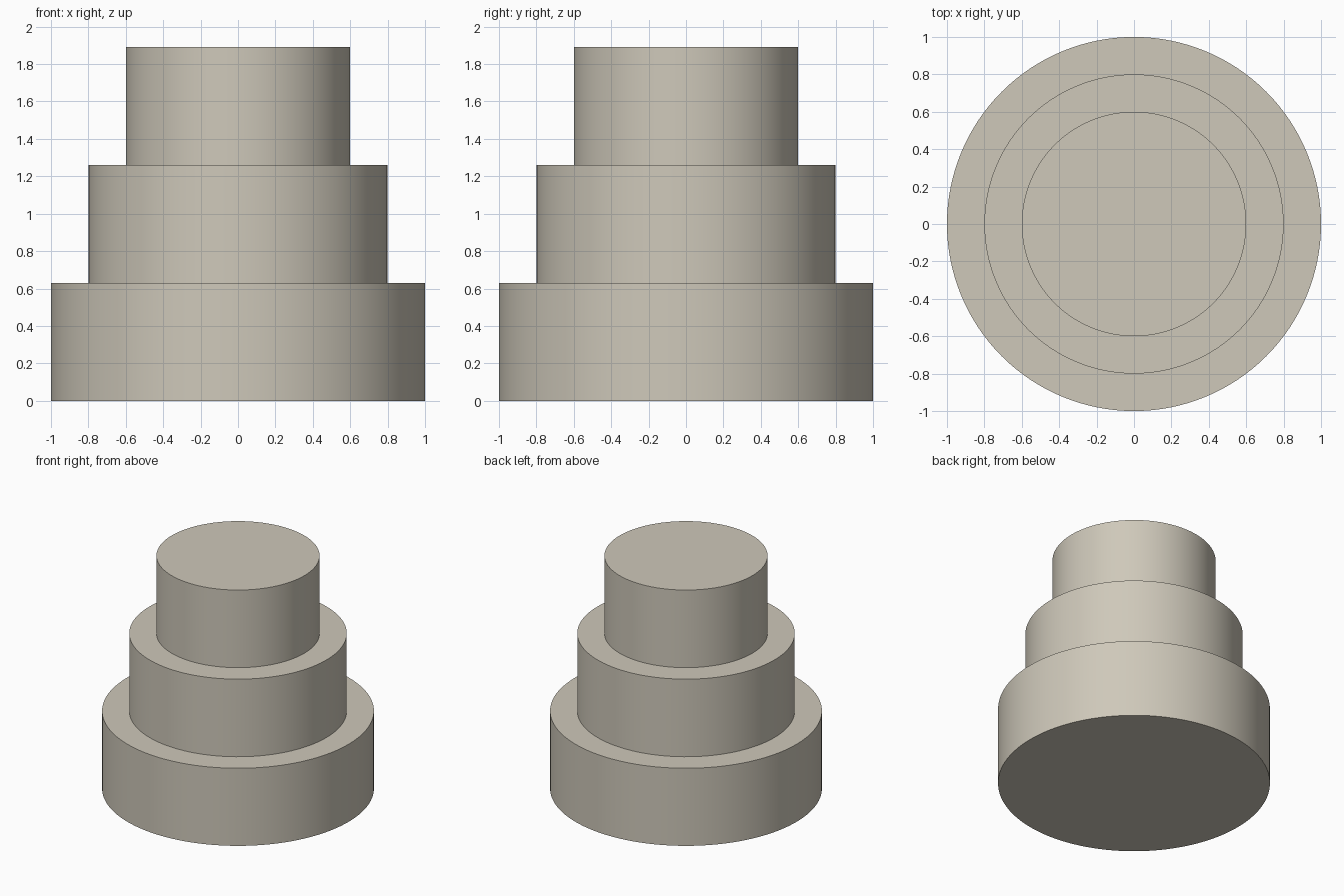
import bpy
import math

cube = bpy.data.objects.get("Cube")
if cube:
    bpy.data.objects.remove(cube, do_unlink=True)

TIER_HEIGHT = 0.63

# Warm pale stone colour shared by all tiers
stone = bpy.data.materials.new("pale_stone")
stone.use_nodes = True
colour = (0.62, 0.58, 0.49, 1.0)
stone.diffuse_color = colour
stone.node_tree.nodes["Principled BSDF"].inputs["Base Color"].default_value = colour


def add_tier(name, radius, level):
    bpy.ops.mesh.primitive_cylinder_add(
        vertices=128, radius=radius, depth=TIER_HEIGHT,
        location=(0, 0, (level + 0.5) * TIER_HEIGHT))
    tier = bpy.context.object
    tier.name = name
    tier.data.materials.append(stone)
    bpy.ops.object.shade_smooth_by_angle(angle=math.radians(30))


# Three stacked round tiers, each narrower than the one below
tiers = [("bottom_tier", 1.0), ("middle_tier", 0.8), ("top_tier", 0.6)]
for level, (name, radius) in enumerate(tiers):
    add_tier(name, radius, level)
